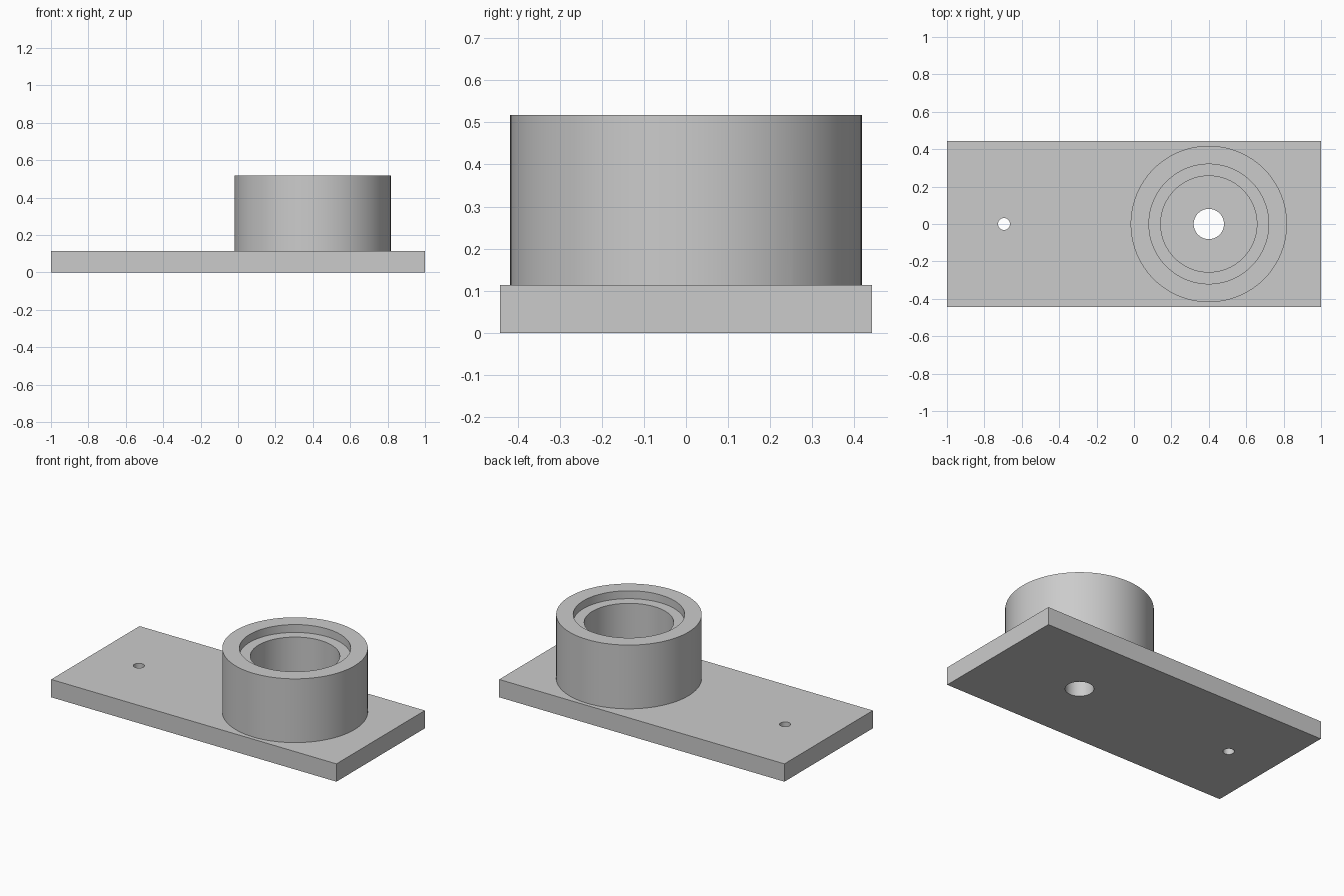
import bpy
import math

cube = bpy.data.objects.get("Cube")
if cube:
    bpy.data.objects.remove(cube, do_unlink=True)

PLATE_TOP = 0.113
BOSS_TOP = 0.517
BOSS_X = 0.4
HOLE_X = -0.695

grey = bpy.data.materials.new("plain_grey")
grey.use_nodes = True
colour = (0.6, 0.6, 0.6, 1)
grey.diffuse_color = colour
grey.node_tree.nodes["Principled BSDF"].inputs["Base Color"].default_value = colour


def cylinder(name, x, radius, low, high, sides=96):
    bpy.ops.mesh.primitive_cylinder_add(
        vertices=sides, radius=radius, depth=high - low,
        location=(x, 0, (low + high) / 2))
    obj = bpy.context.object
    obj.name = name
    obj.data.materials.append(grey)
    return obj


def combine(target, tool, operation):
    tool.hide_render = True
    mod = target.modifiers.new(tool.name, "BOOLEAN")
    mod.operation = operation
    mod.solver = "EXACT"
    mod.object = tool
    bpy.context.view_layer.objects.active = target
    bpy.ops.object.modifier_apply(modifier=mod.name)
    bpy.data.objects.remove(tool, do_unlink=True)


# Flat rectangular base plate
bpy.ops.mesh.primitive_cube_add(size=1, location=(0, 0, PLATE_TOP / 2))
plate = bpy.context.object
plate.name = "base_plate_with_boss"
plate.scale = (2, 0.885, PLATE_TOP)
bpy.ops.object.transform_apply(location=True, rotation=False, scale=True)
plate.data.materials.append(grey)

# Round boss standing on the plate
combine(plate, cylinder("boss", BOSS_X, 0.418, 0.05, BOSS_TOP), "UNION")

# Stepped bore, drain hole and mounting hole
cuts = [
    ("counterbore", BOSS_X, 0.32, BOSS_TOP - 0.05, 0.7),
    ("bore", BOSS_X, 0.257, PLATE_TOP, 0.75),
    ("centre_hole", BOSS_X, 0.081, -0.1, 0.8),
    ("mounting_hole", HOLE_X, 0.032, -0.1, 0.3),
]
for cut in cuts:
    combine(plate, cylinder(*cut), "DIFFERENCE")

# Smooth round walls with crisp rims
bpy.ops.object.select_all(action="DESELECT")
plate.select_set(True)
bpy.context.view_layer.objects.active = plate
bpy.ops.object.shade_smooth_by_angle(angle=math.radians(30))
